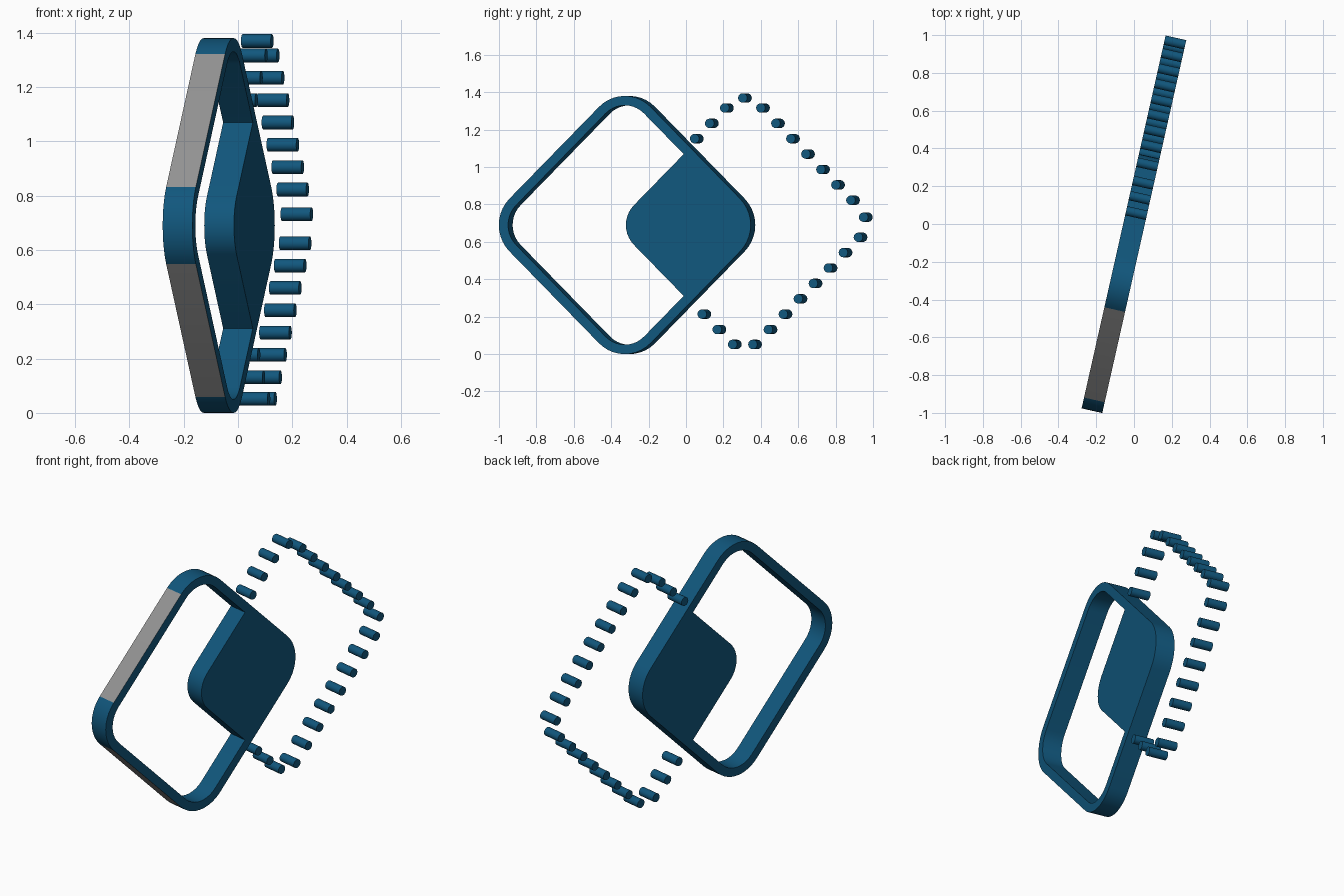
import bpy
import bmesh
from math import pi, sin, cos, sqrt, radians
from mathutils import Matrix

if "Cube" in bpy.data.objects:
    bpy.data.objects.remove(bpy.data.objects["Cube"], do_unlink=True)

THICK = 0.112        # depth of every part
OFFSET = 0.323       # distance of each diamond from the middle
MID_Z = 0.69
TURN = Matrix.Rotation(radians(-12.7), 4, 'Z')
SEGMENTS = 10


def material(name, rgb):
    mat = bpy.data.materials.new(name)
    mat.use_nodes = True
    mat.diffuse_color = (*rgb, 1)
    mat.node_tree.nodes["Principled BSDF"].inputs["Base Color"].default_value = (*rgb, 1)
    return mat


blue = material("deep_blue", (0.0055, 0.095, 0.205))
grey = material("mid_grey", (0.3, 0.3, 0.3))


def corner(half, radius, index):
    """Arc points of one rounded corner of a diamond; index 0 is the right tip."""
    reach = half - radius * sqrt(2)
    turn = index * pi / 2
    points = []
    for i in range(SEGMENTS + 1):
        a = turn - pi / 4 + i / SEGMENTS * pi / 2
        points.append((reach * cos(turn) + radius * cos(a),
                       reach * sin(turn) + radius * sin(a)))
    return points


def diamond(half, radius):
    return [p for k in range(4) for p in corner(half, radius, k)]


def finish(name, bm, mats):
    bmesh.ops.recalc_face_normals(bm, faces=bm.faces)
    mesh = bpy.data.meshes.new(name)
    bm.to_mesh(mesh)
    bm.free()
    obj = bpy.data.objects.new(name, mesh)
    bpy.context.collection.objects.link(obj)
    for mat in mats:
        mesh.materials.append(mat)
    obj.matrix_world = TURN
    bpy.ops.object.select_all(action='DESELECT')
    obj.select_set(True)
    bpy.context.view_layer.objects.active = obj
    bpy.ops.object.shade_smooth_by_angle(angle=radians(30))
    return obj


def loop(bm, points, x, y_shift):
    return [bm.verts.new((x, u + y_shift, z + MID_Z)) for u, z in points]


# Diamond frame: outer and inner outlines joined by quads all round
bm = bmesh.new()
outer, inner = diamond(0.773, 0.2), diamond(0.702, 0.15)
rings = [loop(bm, pts, x, -OFFSET) for pts, x in (
    (outer, THICK / 2), (outer, -THICK / 2), (inner, -THICK / 2), (inner, THICK / 2))]
count = len(outer)
for r in range(4):
    a, b = rings[r], rings[(r + 1) % 4]
    for i in range(count):
        j = (i + 1) % count
        bm.faces.new((a[i], a[j], b[j], b[i]))
frame = finish("diamond_frame", bm, [blue, grey])

# The two straight outer sides facing the front are grey
for face in frame.data.polygons:
    n = face.normal
    if n.y < -0.5 and abs(abs(n.y) - abs(n.z)) < 0.01 and face.center.y < -0.5:
        face.material_index = 1

# Solid panel where the two diamonds overlap
bm = bmesh.new()
left_arc = [(u + OFFSET, z) for u, z in corner(0.702, 0.15, 2)]
right_arc = [(-u, -z) for u, z in left_arc]
meet = 0.702 - OFFSET
outline = [(0, meet)] + left_arc + [(0, -meet)] + right_arc
base = bm.faces.new(loop(bm, outline, -THICK / 2, 0))
extruded = bmesh.ops.extrude_face_region(bm, geom=[base], use_keep_orig=True)
moved = [g for g in extruded["geom"] if isinstance(g, bmesh.types.BMVert)]
bmesh.ops.translate(bm, verts=moved, vec=(THICK, 0, 0))
finish("overlap_panel", bm, [blue])

# Pegs spaced evenly along the second diamond, leaving out the overlapping part
HALF, RADIUS, PEGS = 0.712, 0.11, 33
path = diamond(HALF, RADIUS)
# Start at the middle of the top corner and run clockwise
start = SEGMENTS + 1 + SEGMENTS // 2
path = [path[(start - i) % len(path)] for i in range(len(path) + 1)]
lengths = [sqrt((q[0] - p[0]) ** 2 + (q[1] - p[1]) ** 2) for p, q in zip(path, path[1:])]
total = sum(lengths)


def along(distance):
    distance %= total
    for p, q, length in zip(path, path[1:], lengths):
        if distance <= length:
            t = distance / length
            return p[0] + (q[0] - p[0]) * t, p[1] + (q[1] - p[1]) * t
        distance -= length
    return path[-1]


bm = bmesh.new()
for k in range(-3, 20):
    u, z = along(k * total / PEGS)
    place = Matrix.Translation((0, u + OFFSET, z + 0.703)) @ Matrix.Rotation(pi / 2, 4, 'Y')
    bmesh.ops.create_cone(bm, cap_ends=True, segments=20, radius1=0.025,
                          radius2=0.025, depth=THICK, matrix=place)
finish("dotted_diamond_pegs", bm, [blue])
